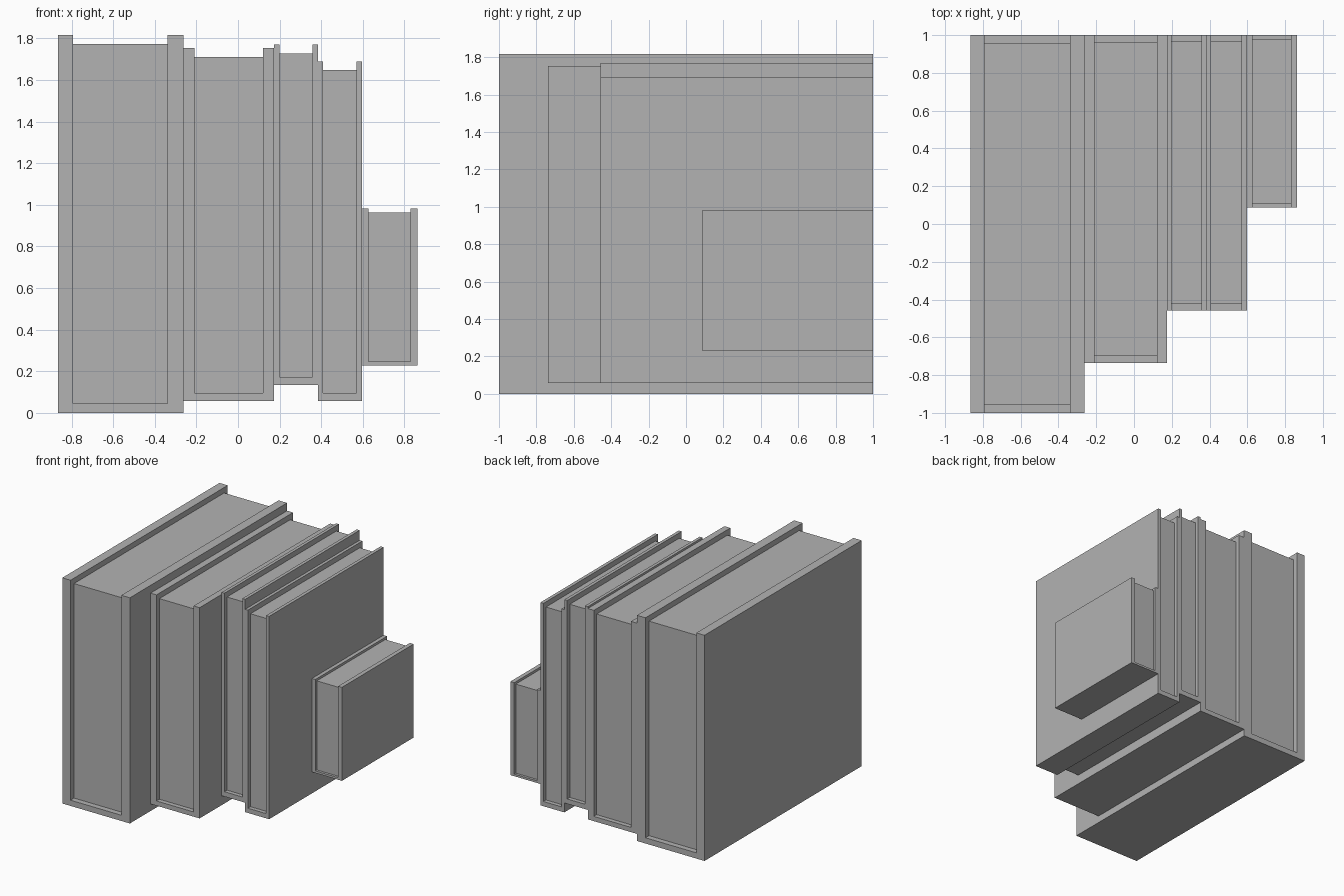
import bpy
import bmesh

cube = bpy.data.objects.get("Cube")
if cube:
    bpy.data.objects.remove(cube, do_unlink=True)

# Plain grey shared by covers and pages
grey = bpy.data.materials.new("plain_grey")
grey.use_nodes = True
colour = (0.45, 0.45, 0.45, 1)
grey.diffuse_color = colour
grey.node_tree.nodes["Principled BSDF"].inputs["Base Color"].default_value = colour

BACK = 1.0


def extrude_profile(name, profile, front, back):
    """Extrude a closed x-z profile along y."""
    bm = bmesh.new()
    face = bm.faces.new([bm.verts.new((x, front, z)) for x, z in profile])
    result = bmesh.ops.extrude_face_region(bm, geom=[face])
    moved = [v for v in result["geom"] if isinstance(v, bmesh.types.BMVert)]
    bmesh.ops.translate(bm, verts=moved, vec=(0, back - front, 0))
    bmesh.ops.recalc_face_normals(bm, faces=bm.faces[:])
    mesh = bpy.data.meshes.new(name)
    bm.to_mesh(mesh)
    bm.free()
    mesh.materials.append(grey)
    obj = bpy.data.objects.new(name, mesh)
    bpy.context.collection.objects.link(obj)
    return obj


def book(name, outer, inner, bottom, spine, paper, top, front, inset):
    """A book resting on its spine: U-shaped cover around a page block."""
    (x0, x1), (a, b) = outer, inner
    cover = [(x0, bottom), (x1, bottom), (x1, top), (b, top),
             (b, spine), (a, spine), (a, top), (x0, top)]
    extrude_profile(name + "_cover", cover, front, BACK)
    block = [(a, spine), (b, spine), (b, paper), (a, paper)]
    extrude_profile(name + "_pages", block, front + inset, BACK - inset)


# Row of books, thickest first, all flush at the back
book("thick_book", (-0.865, -0.263), (-0.792, -0.339),
     0, 0.046, 1.773, 1.817, -1, 0.045)
book("wide_book", (-0.263, 0.174), (-0.21, 0.121),
     0.057, 0.095, 1.71, 1.754, -0.737, 0.037)
book("raised_book", (0.174, 0.384), (0.199, 0.358),
     0.133, 0.172, 1.727, 1.77, -0.457, 0.033)
book("slim_book", (0.384, 0.597), (0.408, 0.57),
     0.057, 0.095, 1.648, 1.69, -0.457, 0.033)
book("small_book", (0.597, 0.864), (0.627, 0.83),
     0.229, 0.246, 0.963, 0.982, 0.088, 0.02)
